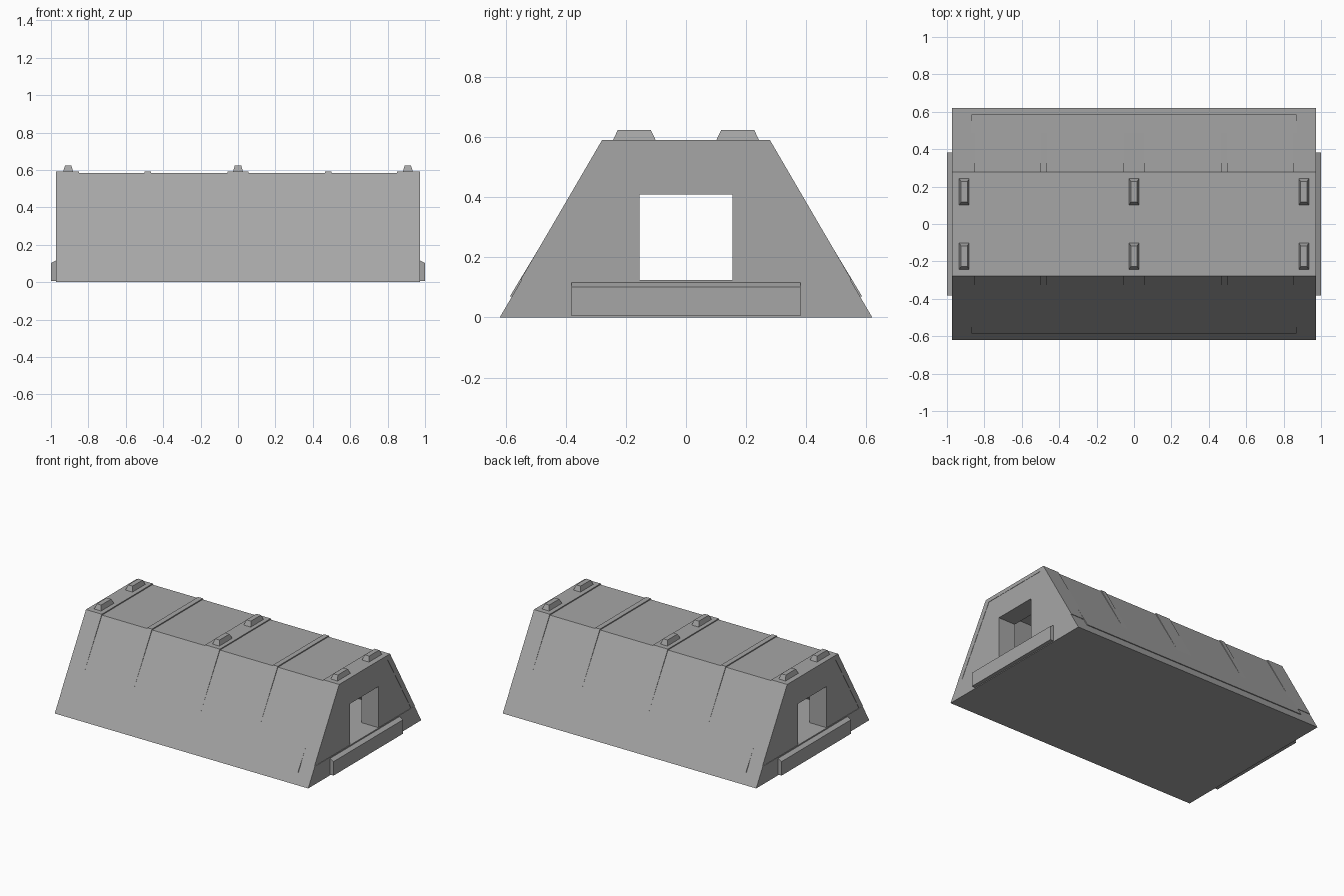
import bpy
import bmesh

if "Cube" in bpy.data.objects:
    bpy.data.objects.remove(bpy.data.objects["Cube"])

grey = bpy.data.materials.new("plain_grey")
grey.use_nodes = True
grey.diffuse_color = (0.38, 0.38, 0.38, 1)
grey.node_tree.nodes["Principled BSDF"].inputs["Base Color"].default_value = (0.38, 0.38, 0.38, 1)


def make_object(name, bm):
    bmesh.ops.recalc_face_normals(bm, faces=bm.faces)
    mesh = bpy.data.meshes.new(name)
    bm.to_mesh(mesh)
    bm.free()
    mesh.materials.append(grey)
    obj = bpy.data.objects.new(name, mesh)
    bpy.context.collection.objects.link(obj)
    return obj


def prism(name, profile, x0, x1):
    """Extrude a closed (y, z) profile from x0 to x1."""
    bm = bmesh.new()
    face = bm.faces.new([bm.verts.new((x0, y, z)) for y, z in profile])
    moved = bmesh.ops.extrude_face_region(bm, geom=[face])["geom"]
    verts = [v for v in moved if isinstance(v, bmesh.types.BMVert)]
    bmesh.ops.translate(bm, verts=verts, vec=(x1 - x0, 0, 0))
    return make_object(name, bm)


def mirrored(half):
    """Complete a right-hand outline with its reflection in y."""
    return half + [(-y, z) for y, z in reversed(half)]


def frustum(name, centre, bottom, top, height):
    """Block with a smaller top than bottom."""
    bm = bmesh.new()
    bmesh.ops.create_cube(bm, size=1)
    for v in bm.verts:
        sx, sy = top if v.co.z > 0 else bottom
        v.co = (centre[0] + v.co.x * sx, centre[1] + v.co.y * sy,
                centre[2] + (v.co.z + 0.5) * height)
    return make_object(name, bm)


def cut(target, cutter):
    mod = target.modifiers.new("cut", "BOOLEAN")
    mod.operation = "DIFFERENCE"
    mod.solver = "EXACT"
    mod.object = cutter
    bpy.context.view_layer.objects.active = target
    bpy.ops.object.modifier_apply(modifier=mod.name)
    bpy.data.objects.remove(cutter)


# Plinth and hollow shell with a square opening at each end
prism("plinth", mirrored([(0.62, 0), (0.547, 0.125)]), -0.973, 0.973)
shell = prism("shell", mirrored([(0.55, 0.12), (0.277, 0.584)]), -0.97, 0.97)
cut(shell, prism("cavity_cutter", mirrored([(0.45, 0.1), (0.22, 0.5)]), -0.84, 0.84))
cut(shell, prism("opening_cutter", mirrored([(0.155, 0.1), (0.155, 0.41)]), -1.1, 1.1))

# Sloped side panels that stand out more towards the bottom
for side, label in ((-1, "front"), (1, "back")):
    outline = [(0.56, 0.07), (0.586, 0.07), (0.277, 0.584), (0.26, 0.57)]
    prism(label + "_panel", [(side * y, z) for y, z in outline], -0.87, 0.87)

# Bands that wrap over the roof and down both slopes
outer = [(0.551, 0.125), (0.279, 0.591)]
inner = [(0.25, 0.565), (0.51, 0.125)]
band = outer + [(-y, z) for y, z in reversed(outer)]
band += [(-y, z) for y, z in reversed(inner)] + inner
for name, centre, width in (("right_end_band", -0.911, 0.122), ("right_rib", -0.483, 0.036),
                            ("middle_band", 0, 0.112), ("left_rib", 0.483, 0.036),
                            ("left_end_band", 0.911, 0.122)):
    prism(name, band, centre - width / 2, centre + width / 2)

# Roof cleats in three pairs
for x in (-0.908, 0, 0.908):
    for y in (-0.172, 0.172):
        frustum("roof_cleat", (x, y, 0.588), (0.055, 0.144), (0.034, 0.11), 0.036)

# Chamfered step below each opening
for side, label in ((-1, "right"), (1, "left")):
    bm = bmesh.new()
    bmesh.ops.create_cube(bm, size=1)
    for v in bm.verts:
        out = v.co.x * side > 0
        z = 0.005 if v.co.z < 0 else (0.102 if out else 0.121)
        v.co = (side * (1.0 if out else 0.965), v.co.y * 0.762, z)
    make_object(label + "_step", bm)
